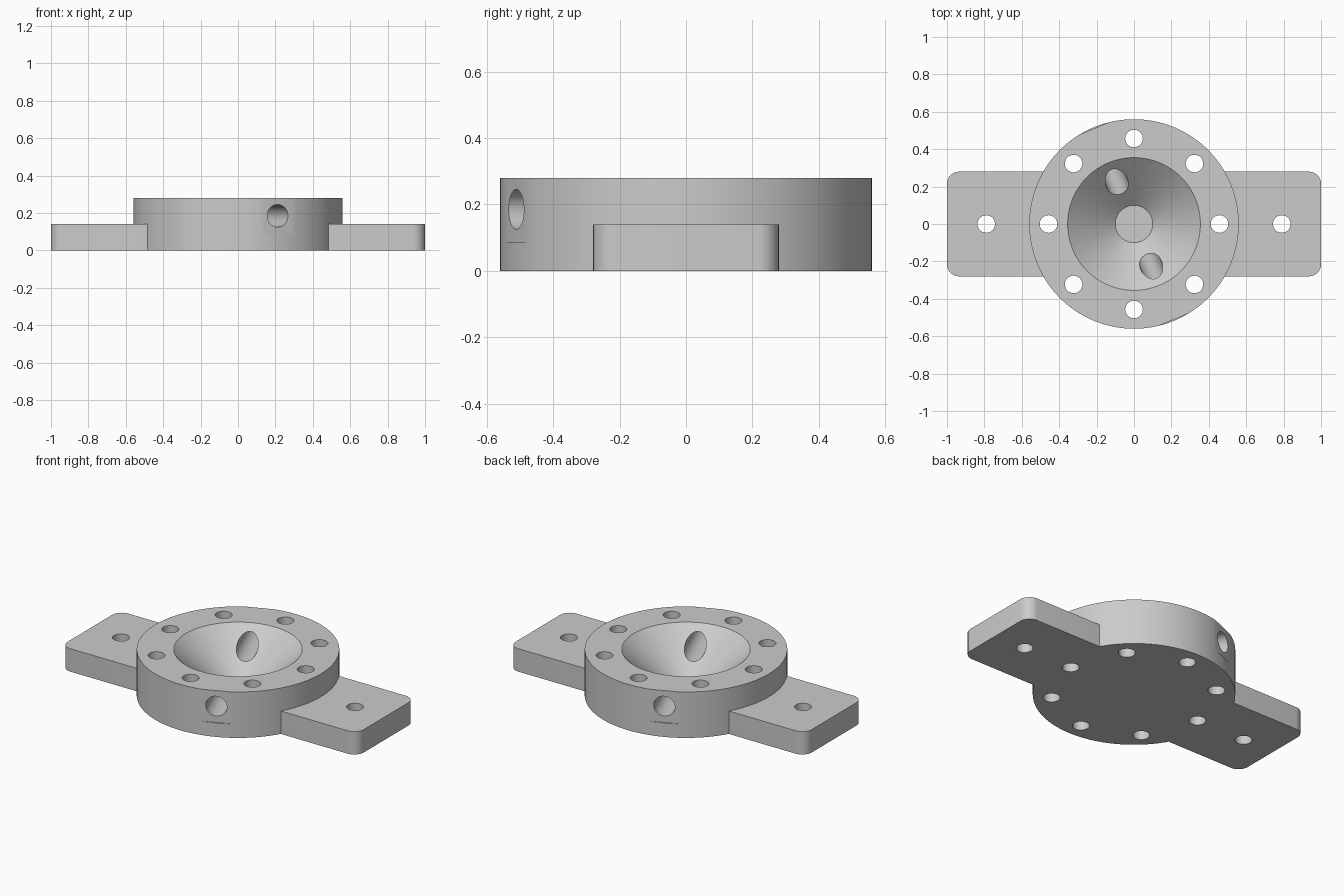
import bpy, bmesh, math
from mathutils import Matrix, Vector

if "Cube" in bpy.data.objects:
    bpy.data.objects.remove(bpy.data.objects["Cube"])

TURN = math.radians(-67.5)      # direction of the side ports
grey = bpy.data.materials.new("machined grey")
grey.diffuse_color = (0.6, 0.6, 0.6, 1)
grey.use_nodes = True
grey.node_tree.nodes["Principled BSDF"].inputs["Base Color"].default_value = grey.diffuse_color


def cone(name, r1, r2, z1, z2, segments=48, place=Matrix()):
    bm = bmesh.new()
    lift = Matrix.Translation((0, 0, (z1 + z2) / 2))
    bmesh.ops.create_cone(bm, cap_ends=True, segments=segments, radius1=r1, radius2=r2,
                          depth=z2 - z1, matrix=place @ lift)
    return finish(name, bm)


def box(name, size, place):
    bm = bmesh.new()
    bmesh.ops.create_cube(bm, size=1, matrix=place @ Matrix.Diagonal((*size, 1)))
    return finish(name, bm)


def finish(name, bm):
    mesh = bpy.data.meshes.new(name)
    bm.to_mesh(mesh)
    bm.free()
    mesh.materials.append(grey)
    obj = bpy.data.objects.new(name, mesh)
    bpy.context.collection.objects.link(obj)
    return obj


def combine(target, tool, operation):
    mod = target.modifiers.new(tool.name, 'BOOLEAN')
    mod.operation, mod.object, mod.solver = operation, tool, 'EXACT'
    bpy.context.view_layer.objects.active = target
    bpy.ops.object.modifier_apply(modifier=mod.name)
    bpy.data.objects.remove(tool, do_unlink=True)


# Round body, with a mounting bar that has rounded vertical corners
flange = cone("mounting_flange", 0.56, 0.56, 0, 0.28, 128)
bm = bmesh.new()
bmesh.ops.create_cube(bm, size=1, matrix=Matrix.Translation((0, 0, 0.07))
                      @ Matrix.Diagonal((2, 0.56, 0.14, 1)))
corners = [e for e in bm.edges if abs(e.verts[0].co.z - e.verts[1].co.z) > 0.1]
bmesh.ops.bevel(bm, geom=corners, offset=0.065, segments=8, profile=0.5, affect='EDGES')
combine(flange, finish("mounting_bar", bm), 'UNION')

# Conical bowl with a flat floor
slope = 0.255 / 0.22
combine(flange, cone("bowl_cut", 0.1, 0.355 + 0.1 * slope, 0.06, 0.38, 128), 'DIFFERENCE')

# Vertical bolt holes: a ring of eight and one in each tab
spots = [(0.457 * math.cos(i * math.pi / 4), 0.457 * math.sin(i * math.pi / 4)) for i in range(8)]
for x, y in spots + [(0.79, 0), (-0.79, 0)]:
    combine(flange, cone("bolt_hole", 0.047, 0.047, -0.1, 0.4, 32,
                         Matrix.Translation((x, y, 0))), 'DIFFERENCE')

# Opposite side ports, each with a shallow flat on the rim
for angle in (TURN, TURN + math.pi):
    spin = Matrix.Rotation(angle, 4, 'Z')
    combine(flange, box("rim_flat", (0.1, 0.3, 0.3),
                        spin @ Matrix.Translation((0.6035, 0, 0.235))), 'DIFFERENCE')
    port = spin @ Matrix.Translation((0, 0, 0.185)) @ Matrix.Rotation(math.pi / 2, 4, 'Y')
    combine(flange, cone("side_port", 0.06, 0.06, 0.12, 0.7, 48, port), 'DIFFERENCE')

# Smooth round walls, sharp edges
bpy.ops.object.select_all(action='DESELECT')
flange.select_set(True)
bpy.context.view_layer.objects.active = flange
bpy.ops.object.shade_smooth_by_angle(angle=math.radians(25))
